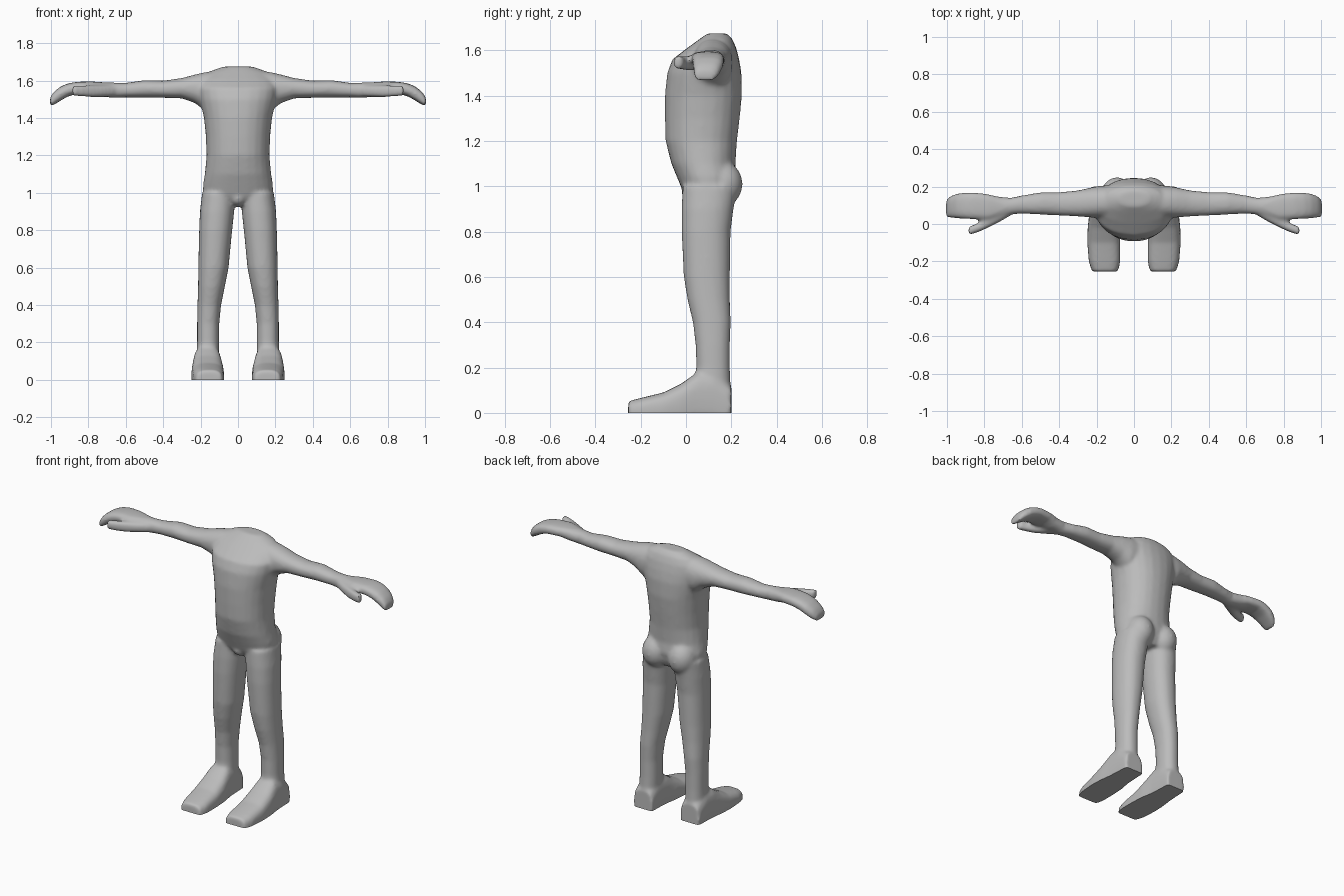
import bpy
import bmesh
from math import cos, sin, pi, copysign
from mathutils import Matrix, Vector

default_cube = bpy.data.objects.get("Cube")
if default_cube:
    bpy.data.objects.remove(default_cube, do_unlink=True)

SIDES = 24
AXIS_ORDER = {"x": (0, 1, 2), "y": (1, 0, 2), "z": (2, 0, 1)}


def rounded(value, power):
    """Superellipse coordinate: higher power gives a boxier section."""
    return copysign(abs(value) ** (2 / power), value)


def loft(bm, axis, rows, power=2.0, side=1):
    """Closed tube through sections (position, u low, u high, v low, v high)."""
    along, across, up = AXIS_ORDER[axis]
    rings = []
    for position, u_low, u_high, v_low, v_high in rows:
        ring = []
        for step in range(SIDES):
            angle = 2 * pi * step / SIDES
            point = Vector((0, 0, 0))
            point[along] = position
            point[across] = (u_low + u_high + (u_high - u_low) * rounded(cos(angle), power)) / 2
            point[up] = (v_low + v_high + (v_high - v_low) * rounded(sin(angle), power)) / 2
            point.x *= side
            ring.append(bm.verts.new(point))
        rings.append(ring)
    for lower, upper in zip(rings, rings[1:]):
        for i in range(SIDES):
            j = (i + 1) % SIDES
            bm.faces.new((lower[i], lower[j], upper[j], upper[i]))
    bm.faces.new(rings[0])
    bm.faces.new(rings[-1])


def ellipsoid(bm, centre, radii):
    matrix = Matrix.Translation(centre) @ Matrix.Diagonal((*radii, 1))
    bmesh.ops.create_uvsphere(bm, u_segments=SIDES, v_segments=16, radius=1, matrix=matrix)


# Torso: height, half width, front, back
torso = [
    (.94, .13, .02, .19), (.98, .185, -.015, .21), (1.04, .188, -.04, .225),
    (1.1, .178, -.065, .218), (1.2, .168, -.09, .225), (1.3, .172, -.093, .237),
    (1.4, .182, -.093, .247), (1.5, .205, -.083, .245), (1.56, .215, -.06, .235),
    (1.61, .2, .005, .222), (1.65, .15, .06, .205), (1.675, .08, .095, .18),
]

# Leg: height, inner x, outer x, front, back
leg = [
    (.03, .1, .222, .03, .198), (.12, .1, .222, .03, .197), (.2, .1, .219, .045, .194),
    (.3, .1, .219, .042, .194), (.4, .09, .217, .03, .198), (.5, .07, .214, .006, .194),
    (.6, .05, .212, -.01, .194), (.8, .031, .208, -.02, .197), (.9, .02, .204, -.02, .21),
    (1.0, .015, .192, -.015, .225),
]

# Foot: depth, inner x, outer x, sole, instep (the sole is trimmed flat later)
foot = [
    (-.255, .085, .225, -.06, .052), (-.2, .073, .242, -.06, .066),
    (-.1, .073, .25, -.06, .09), (-.02, .077, .248, -.06, .13),
    (.05, .088, .24, -.06, .18), (.12, .093, .235, -.06, .18), (.2, .098, .23, -.06, .12),
]

# Arm: distance out, front, back, underside, top
arm = [
    (.05, .03, .21, 1.45, 1.66), (.18, .03, .205, 1.44, 1.645), (.23, .035, .195, 1.48, 1.633),
    (.3, .04, .18, 1.505, 1.614), (.4, .045, .17, 1.508, 1.6), (.5, .05, .17, 1.51, 1.603),
    (.6, .055, .153, 1.51, 1.588), (.66, .05, .14, 1.507, 1.59), (.74, .03, .15, 1.515, 1.592),
    (.8, .025, .16, 1.53, 1.594),
]

# Hand: flat mitten curling down at the fingertips
hand = [
    (.7, .045, .14, 1.515, 1.59), (.78, .022, .16, 1.53, 1.596), (.86, .025, .17, 1.53, 1.594),
    (.91, .028, .168, 1.515, 1.585), (.95, .03, .162, 1.492, 1.568),
    (.985, .033, .148, 1.47, 1.54), (1.005, .037, .125, 1.46, 1.51),
]

# Thumb: angled forward from the wrist
thumb = [
    (.66, .045, .11, 1.515, 1.575), (.72, .01, .09, 1.512, 1.575), (.78, -.02, .035, 1.51, 1.575),
    (.83, -.042, .006, 1.515, 1.575), (.885, -.06, -.015, 1.52, 1.575),
]

bm = bmesh.new()
loft(bm, "z", [(z, -w, w, front, back) for z, w, front, back in torso], 2.2)
for side in (1, -1):
    loft(bm, "z", leg, 2.2, side)
    loft(bm, "y", foot, 3, side)
    loft(bm, "x", arm, 2.2, side)
    loft(bm, "x", hand, 2.8, side)
    loft(bm, "x", thumb, 2.8, side)
    # Buttock
    ellipsoid(bm, (side * .09, .16, 1.01), (.085, .09, .1))
# Groin
ellipsoid(bm, (0, .05, .97), (.05, .07, .045))
bmesh.ops.recalc_face_normals(bm, faces=bm.faces)

mesh = bpy.data.meshes.new("body")
bm.to_mesh(mesh)
bm.free()
body = bpy.data.objects.new("body", mesh)
bpy.context.collection.objects.link(body)
bpy.context.view_layer.objects.active = body
body.select_set(True)

# Fuse the parts into one soft skin
remesh = body.modifiers.new("fuse", "REMESH")
remesh.mode = "VOXEL"
remesh.voxel_size = .01
soften = body.modifiers.new("soften", "SMOOTH")
soften.factor = .5
soften.iterations = 10
for name in ("fuse", "soften"):
    bpy.ops.object.modifier_apply(modifier=name)

# Flat soles
bm = bmesh.new()
bm.from_mesh(body.data)
cut = bmesh.ops.bisect_plane(
    bm, geom=bm.verts[:] + bm.edges[:] + bm.faces[:],
    plane_co=(0, 0, 0), plane_no=(0, 0, 1), clear_inner=True)
rim = [item for item in cut["geom_cut"] if isinstance(item, bmesh.types.BMEdge)]
bmesh.ops.holes_fill(bm, edges=rim, sides=0)
bmesh.ops.recalc_face_normals(bm, faces=bm.faces)
bm.to_mesh(body.data)
bm.free()

# Plain grey skin
grey = bpy.data.materials.new("plain_grey")
grey.use_nodes = True
colour = (.5, .5, .5, 1)
grey.diffuse_color = colour
grey.node_tree.nodes["Principled BSDF"].inputs["Base Color"].default_value = colour
body.data.materials.clear()
body.data.materials.append(grey)
bpy.ops.object.shade_smooth_by_angle(angle=pi / 4)
